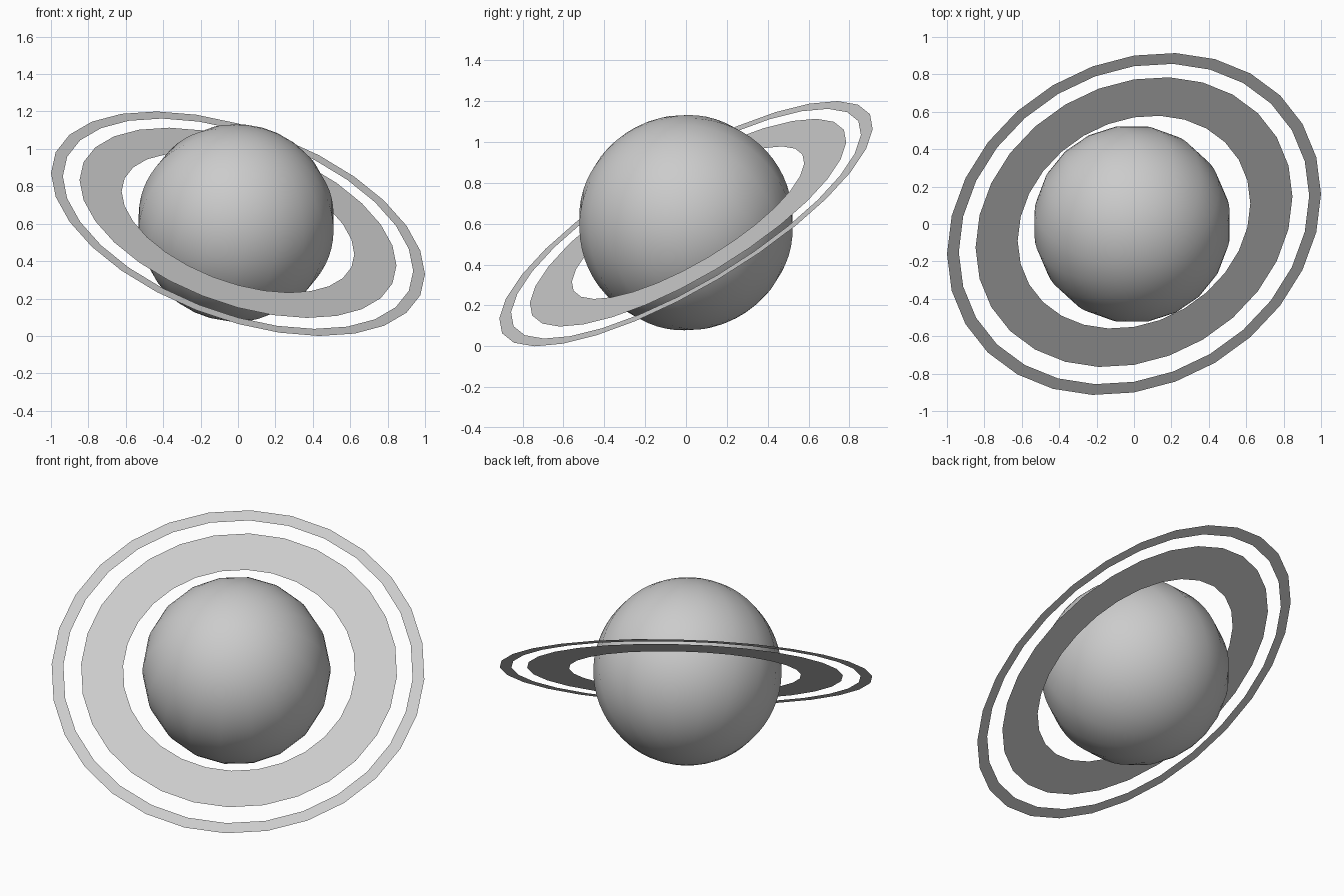
import bpy, bmesh, math
from mathutils import Matrix, Vector

cube = bpy.data.objects.get("Cube")
if cube:
    bpy.data.objects.remove(cube, do_unlink=True)

# One neutral grey for everything
grey = bpy.data.materials.new("light grey")
grey.use_nodes = True
colour = (0.6, 0.6, 0.6, 1)
grey.diffuse_color = colour
grey.node_tree.nodes["Principled BSDF"].inputs["Base Color"].default_value = colour

# Shared tilt: the planet axis is the normal of the rings
normal = Vector((0.30, -0.488, 0.82)).normalized()
side = (Vector((1, 0, 0)) - normal * normal.x).normalized()
tilt = Matrix((side, normal.cross(side), normal)).transposed().to_4x4()


def add_part(name, bm, centre):
    mesh = bpy.data.meshes.new(name)
    bm.to_mesh(mesh)
    bm.free()
    mesh.materials.append(grey)
    obj = bpy.data.objects.new(name, mesh)
    bpy.context.collection.objects.link(obj)
    obj.matrix_world = Matrix.Translation(centre) @ tilt
    return obj


def add_ring(name, inner, outer, centre, sides=28):
    """Flat annulus facing along the tilted axis."""
    bm = bmesh.new()
    loops = []
    for radius in (inner, outer):
        angles = [math.tau * i / sides for i in range(sides)]
        loops.append([bm.verts.new((radius * math.cos(a), radius * math.sin(a), 0))
                      for a in angles])
    a, b = loops
    for i in range(sides):
        j = (i + 1) % sides
        bm.faces.new((a[i], b[i], b[j], a[j]))
    return add_part(name, bm, centre)


# Planet ball
bm = bmesh.new()
bmesh.ops.create_uvsphere(bm, u_segments=18, v_segments=32, radius=0.528)
for face in bm.faces:
    face.smooth = True
add_part("planet", bm, (-0.01, 0, 0.605))

# Broad inner ring and narrow outer ring
add_ring("broad_inner_ring", 0.652, 0.888, (0, 0.01, 0.605))
add_ring("narrow_outer_ring", 0.982, 1.048, (0, 0, 0.6))
